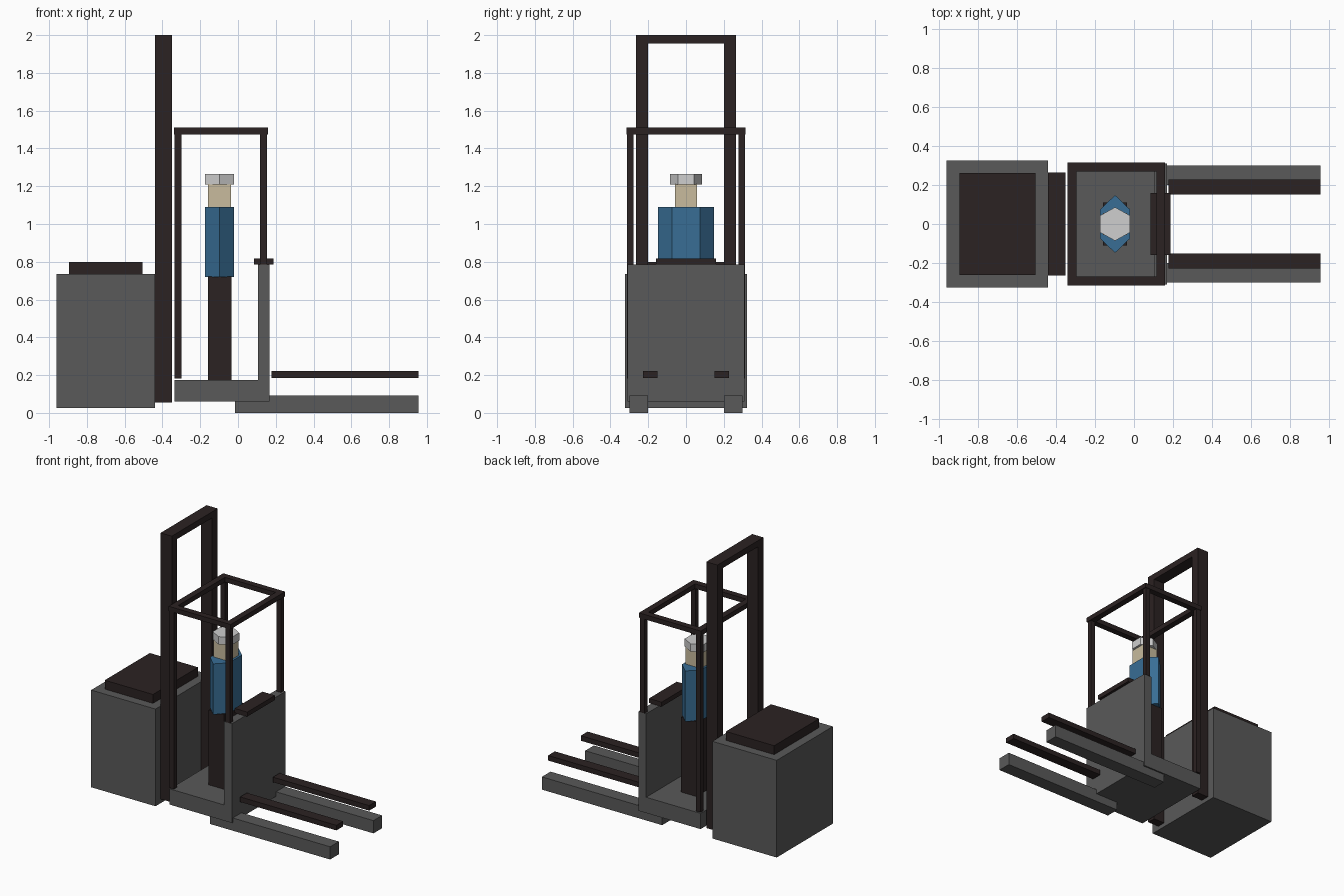
import bpy, math

if "Cube" in bpy.data.objects:
    bpy.data.objects.remove(bpy.data.objects["Cube"])


def material(name, rgb):
    m = bpy.data.materials.new(name)
    m.diffuse_color = (*rgb, 1)
    m.use_nodes = True
    m.node_tree.nodes["Principled BSDF"].inputs["Base Color"].default_value = m.diffuse_color
    return m


GREY = material("chassis grey", (0.10, 0.10, 0.10))
DARK = material("dark brown black", (0.024, 0.016, 0.016))
BLUE = material("work jacket blue", (0.04, 0.155, 0.30))
SKIN = material("skin tan", (0.58, 0.50, 0.34))
WHITE = material("helmet white", (0.62, 0.62, 0.62))


def box(name, x, y, z, mat):
    """Box from (min, max) ranges on each axis."""
    bpy.ops.mesh.primitive_cube_add(size=1, location=[sum(r) / 2 for r in (x, y, z)])
    o = bpy.context.object
    o.name = name
    o.scale = [r[1] - r[0] for r in (x, y, z)]
    bpy.ops.object.transform_apply(location=False, rotation=False)
    o.data.materials.append(mat)


def pair(name, x, y, z, mat):
    """Two boxes mirrored across y = 0."""
    box(name + "_left", x, y, z, mat)
    box(name + "_right", x, (-y[1], -y[0]), z, mat)


def hex_prism(name, x, z, rx, ry, mat):
    """Six-sided prism with corners pointing along y."""
    bpy.ops.mesh.primitive_cylinder_add(vertices=6, radius=1, depth=z[1] - z[0],
                                        location=(x, 0, sum(z) / 2))
    o = bpy.context.object
    o.name = name
    o.scale = (rx / math.cos(math.pi / 6), ry, 1)
    bpy.ops.object.transform_apply(location=False, rotation=False)
    o.data.materials.append(mat)


# Power unit
box("power_unit", (-0.96, -0.44), (-0.324, 0.324), (0.025, 0.735), GREY)
box("power_unit_lid", (-0.895, -0.505), (-0.26, 0.26), (0.735, 0.80), DARK)

# Mast
pair("mast_rail", (-0.44, -0.35), (0.202, 0.265), (0.055, 2.0), DARK)
box("mast_top_beam", (-0.44, -0.35), (-0.202, 0.202), (1.955, 2.0), DARK)

# Operator platform
box("platform_floor", (-0.335, 0.168), (-0.31, 0.31), (0.06, 0.175), GREY)
box("front_panel", (0.105, 0.168), (-0.31, 0.31), (0.175, 0.785), GREY)
box("control_console", (0.085, 0.187), (-0.16, 0.16), (0.785, 0.818), DARK)

# Overhead guard
pair("rear_post", (-0.335, -0.30), (0.277, 0.312), (0.183, 1.475), DARK)
pair("front_post", (0.117, 0.153), (0.277, 0.312), (0.785, 1.475), DARK)
pair("guard_side_bar", (-0.34, 0.16), (0.27, 0.315), (1.475, 1.51), DARK)
box("guard_rear_bar", (-0.34, -0.295), (-0.27, 0.27), (1.475, 1.51), DARK)
box("guard_front_bar", (0.115, 0.16), (-0.27, 0.27), (1.475, 1.51), DARK)

# Support legs and forks
pair("support_leg", (-0.017, 0.955), (0.20, 0.30), (0.0, 0.093), GREY)
pair("fork", (0.177, 0.955), (0.15, 0.228), (0.185, 0.222), DARK)

# Operator
box("operator_legs", (-0.16, -0.035), (-0.11, 0.11), (0.175, 0.722), DARK)
hex_prism("operator_torso", -0.097, (0.72, 1.09), 0.077, 0.148, BLUE)
box("operator_head", (-0.16, -0.036), (-0.057, 0.057), (1.09, 1.212), SKIN)
hex_prism("operator_helmet", -0.097, (1.208, 1.265), 0.077, 0.086, WHITE)
